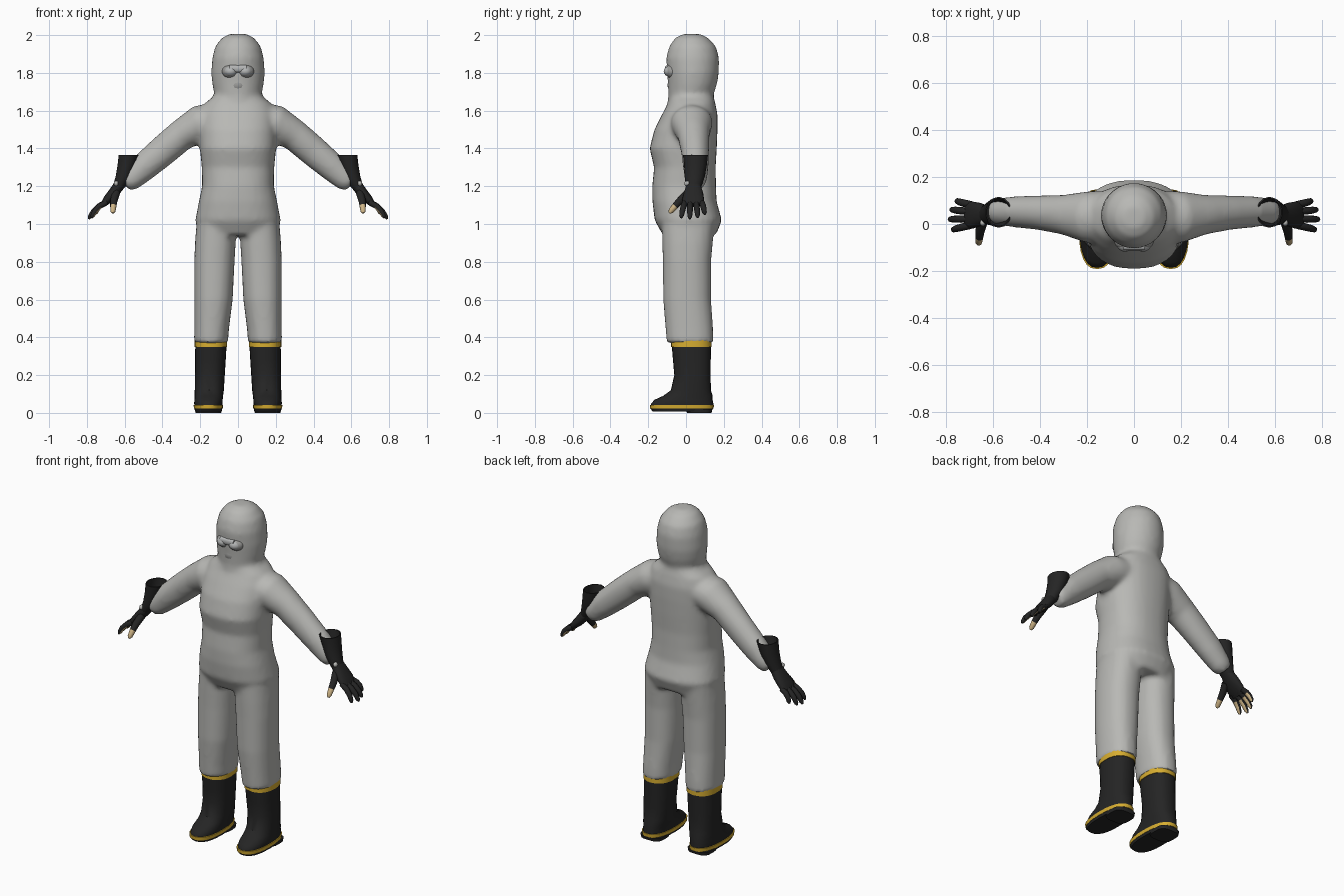
import bpy, bmesh, math
from mathutils import Vector

cube = bpy.data.objects.get("Cube")
if cube:
    bpy.data.objects.remove(cube, do_unlink=True)


def material(name, *rgb):
    m = bpy.data.materials.new(name)
    m.use_nodes = True
    m.diffuse_color = (*rgb, 1)
    m.node_tree.nodes["Principled BSDF"].inputs["Base Color"].default_value = (*rgb, 1)
    return m


SUIT = material("suit grey", .48, .48, .46)
BLACK = material("rubber black", .018, .018, .018)
YELLOW = material("trim yellow", .68, .42, .03)
SKIN = material("skin tan", .62, .46, .24)
MASK = material("mask grey", .33, .33, .32)
LENS = material("lens grey", .45, .46, .46)
parts = []


def finish(bm, name, *mats):
    bmesh.ops.recalc_face_normals(bm, faces=bm.faces)
    me = bpy.data.meshes.new(name)
    bm.to_mesh(me)
    bm.free()
    ob = bpy.data.objects.new(name, me)
    bpy.context.collection.objects.link(ob)
    for m in mats:
        me.materials.append(m)
    parts.append(ob)
    return ob


def loft(name, path, *mats, side=1, n=16, e=1.0, flat=False, open_start=False, rule=None):
    """Skin oval rings along a path of (x, y, z, radius along y, radius across)."""
    bm = bmesh.new()
    pts = [Vector(p[:3]) for p in path]
    rings = []
    for i, p in enumerate(path):
        t = pts[min(i + 1, len(pts) - 1)] - pts[max(i - 1, 0)]
        t = Vector((0, 0, 1)) if flat else t.normalized()
        u = Vector((0, 1, 0))
        u = (u - t * u.dot(t)).normalized()
        v = t.cross(u)
        ring = []
        for k in range(n):
            a = math.tau * k / n
            c, s = [math.copysign(abs(f) ** e, f) for f in (math.cos(a), math.sin(a))]
            q = pts[i] + u * c * p[3] + v * s * p[4]
            ring.append(bm.verts.new((q.x * side, q.y, q.z)))
        rings.append(ring)
    for a, b in zip(rings, rings[1:]):
        for k in range(n):
            bm.faces.new((a[k], a[(k + 1) % n], b[(k + 1) % n], b[k]))
    if not open_start:
        bm.faces.new(rings[0])
    bm.faces.new(rings[-1])
    bmesh.ops.recalc_face_normals(bm, faces=bm.faces)
    if rule:
        for f in bm.faces:
            f.material_index = int(rule(f))
    return finish(bm, name, *mats)


def ball(name, centre, size, mat):
    bm = bmesh.new()
    bmesh.ops.create_uvsphere(bm, u_segments=24, v_segments=14, radius=1)
    for v in bm.verts:
        v.co = Vector(c + s * w for c, s, w in zip(centre, size, v.co))
    return finish(bm, name, mat)


def activate(ob, others=()):
    bpy.ops.object.select_all(action='DESELECT')
    for o in (ob, *others):
        o.select_set(True)
    bpy.context.view_layer.objects.active = ob


def apply(ob, kind, **settings):
    mod = ob.modifiers.new(kind.title(), kind)
    for key, value in settings.items():
        setattr(mod, key, value)
    activate(ob)
    bpy.ops.object.modifier_apply(modifier=mod.name)


# Suit: torso, hood, sleeves and trouser legs fused into one skin
suit = loft("suit", [
    (0, .018, .94, .14, .205), (0, .012, 1.02, .178, .226), (0, -.008, 1.12, .17, .207),
    (0, -.010, 1.2, .169, .190), (0, -.006, 1.3, .163, .192), (0, -.015, 1.4, .178, .202),
    (0, 0, 1.5, .167, .203), (0, .02, 1.58, .147, .2), (0, .03, 1.64, .125, .175),
    (0, .03, 1.68, .115, .125), (0, .03, 1.74, .1, .1)], SUIT, n=32, e=.85, flat=True)
pieces = [loft("hood", [
    (0, .025, 1.63, .125, .12), (0, .025, 1.68, .119, .124), (0, .034, 1.74, .13, .136),
    (0, .037, 1.8, .137, .142), (0, .035, 1.88, .14, .136), (0, .035, 1.94, .124, .121),
    (0, .03, 1.985, .088, .086), (0, .03, 2.006, .045, .045)], SUIT, n=32, flat=True)]
for s in (1, -1):
    pieces.append(loft("sleeve", [
        (.08, .03, 1.56, .11, .09), (.2, .03, 1.53, .11, .1), (.3, .04, 1.47, .085, .083),
        (.4, .048, 1.385, .074, .081), (.5, .052, 1.30, .067, .075),
        (.57, .052, 1.235, .058, .062), (.6, .05, 1.21, .045, .045)],
        SUIT, side=s, n=24))
    pieces.append(loft("trouser_leg", [
        (.115, .012, 1.0, .14, .105), (.12, .008, .9, .134, .108), (.125, .005, .8, .128, .107),
        (.13, .006, .6, .127, .102), (.14, .018, .44, .126, .092), (.143, .022, .37, .124, .09)],
        SUIT, side=s, n=24, e=.88, flat=True))
activate(suit, pieces)
bpy.ops.object.join()
parts = [suit]
apply(suit, 'REMESH', mode='VOXEL', voxel_size=.014)
apply(suit, 'SMOOTH', factor=.5, iterations=5)

# Face opening in the hood
bm = bmesh.new()
bmesh.ops.create_cone(bm, cap_ends=True, segments=40, radius1=1, radius2=1, depth=1)
for v in bm.verts:
    x, y, z = v.co
    v.co = (x * (.093 + .012 * y), -.13 + z * .2, 1.795 + y * .112)
cutter = finish(bm, "face_cutter", SUIT)
cutter.hide_render = True
apply(suit, 'BOOLEAN', operation='DIFFERENCE', object=cutter, solver='EXACT')
parts.remove(cutter)
bpy.data.objects.remove(cutter, do_unlink=True)

# Face, breathing mask and goggles
ball("face", (0, .02, 1.80), (.098, .09, .118), SKIN)
ball("breathing_mask", (0, -.03, 1.735), (.066, .068, .056), MASK)
loft("goggle_strap", [(0, .02, 1.80, .094, .1), (0, .02, 1.822, .094, .1)], BLACK, n=32)
for s, label in ((1, "left"), (-1, "right")):
    ball(label + "_goggle_frame", (s * .039, -.07, 1.808), (.046, .04, .038), MASK)
    ball(label + "_goggle_lens", (s * .039, -.076, 1.808), (.038, .042, .031), LENS)
loft("goggle_bridge", [(-.045, -.084, 1.822, .028, .02), (.045, -.084, 1.822, .028, .02)],
     LENS, n=16, e=.6)

FINGERS = {  # base y, tip position
    "little": (.083, .757, .1, 1.05), "ring": (.053, .782, .062, 1.033),
    "middle": (.022, .79, .02, 1.026), "index": (-.006, .775, -.026, 1.032)}
PALM_DIR = Vector((-.72, 0, -.69))

for s, label in ((1, "left_"), (-1, "right_")):
    # Gauntlet cuff, open at the top
    cuff = loft(label + "glove_cuff", [
        (.577, .05, 1.365, .066, .056), (.588, .05, 1.31, .06, .051), (.605, .046, 1.25, .053, .044),
        (.628, .04, 1.20, .042, .036), (.64, .04, 1.18, .036, .028)],
        BLACK, side=s, n=14, flat=True, open_start=True)
    apply(cuff, 'SOLIDIFY', thickness=.006)
    ball(label + "cuff_patch", (s * .645, .005, 1.215), (.012, .014, .014), SUIT)

    # Hand
    loft(label + "glove_palm", [
        (.625, .04, 1.21, .036, .03), (.655, .04, 1.17, .05, .028), (.69, .038, 1.13, .058, .024),
        (.715, .038, 1.10, .052, .014)], BLACK, side=s, e=.85)

    # Fingers with bare undersides towards the tips
    def bare(f):
        n = f.normal
        return f.calc_center_median().z < 1.085 and Vector((n.x * s, n.y, n.z)).dot(PALM_DIR) > .45
    for finger, (by, tx, ty, tz) in FINGERS.items():
        base, tip = Vector((.695, by, 1.115)), Vector((tx, ty, tz))
        path = []
        for f, r in ((0, .015), (.35, .016), (.65, .015), (.9, .012), (1, .005)):
            p = base.lerp(tip, f)
            bow = .01 * math.sin(math.pi * f)
            path.append((p.x + bow, p.y, p.z + bow, r, r))
        loft(label + finger + "_finger", path, BLACK, SKIN, side=s, n=10, rule=bare)

    # Thumb, bare at the tip
    loft(label + "thumb", [
        (.645, .01, 1.165, .022, .022), (.657, -.03, 1.125, .02, .02), (.66, -.058, 1.095, .017, .017),
        (.662, -.08, 1.068, .014, .014), (.663, -.088, 1.058, .006, .006)],
        BLACK, SKIN, side=s, n=10, rule=lambda f: f.calc_center_median().z < 1.095)

    # Boot with top band, welt, sole and heel
    loft(label + "boot", [
        (.157, -.022, .035, .166, .073), (.157, -.02, .05, .165, .075), (.156, -.012, .07, .153, .075),
        (.154, .01, .09, .131, .075), (.152, .026, .12, .106, .077), (.149, .034, .2, .096, .079),
        (.146, .031, .28, .1, .081), (.143, .028, .365, .104, .083)],
        BLACK, side=s, n=24, e=.85, flat=True)
    loft(label + "boot_band", [(.143, .028, .35, .108, .086), (.143, .028, .385, .108, .086)],
         YELLOW, side=s, n=24, e=.85, flat=True)
    loft(label + "boot_welt", [(.157, -.022, .022, .168, .076), (.157, -.022, .042, .17, .078)],
         YELLOW, side=s, n=24, e=.8, flat=True)
    loft(label + "boot_sole", [(.157, -.022, .008, .155, .07), (.157, -.022, .024, .167, .075)],
         BLACK, side=s, n=24, e=.8, flat=True)
    loft(label + "boot_heel", [(.157, .07, 0, .065, .068), (.157, .07, .02, .07, .07)],
         BLACK, side=s, n=20, e=.6, flat=True)

# Soft shading with crisp rims
activate(suit, parts)
bpy.ops.object.shade_smooth_by_angle(angle=math.radians(40))
